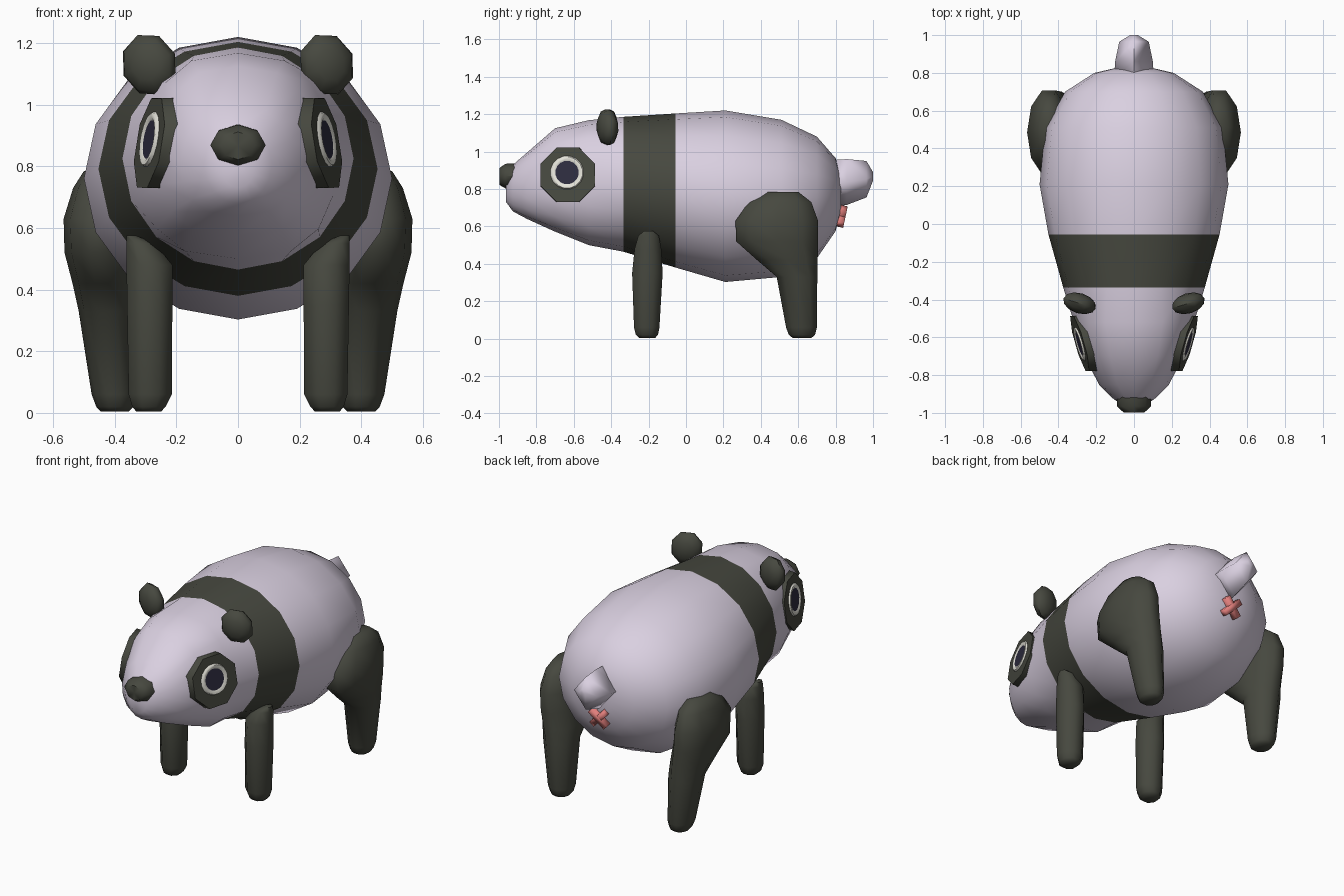
import bpy, bmesh, math
from mathutils import Vector, Matrix

if "Cube" in bpy.data.objects:
    bpy.data.objects.remove(bpy.data.objects["Cube"])


def material(name, rgb):
    m = bpy.data.materials.new(name)
    m.diffuse_color = (*rgb, 1)
    m.use_nodes = True
    m.node_tree.nodes["Principled BSDF"].inputs["Base Color"].default_value = m.diffuse_color
    return m


LILAC = material("pale lilac", (0.70, 0.63, 0.75))
DARK = material("charcoal", (0.062, 0.065, 0.050))
WHITE = material("eye white", (0.78, 0.77, 0.70))
PUPIL = material("pupil navy", (0.027, 0.025, 0.050))
PINK = material("pink", (0.75, 0.21, 0.20))


def finish(name, bm, mats, angle=40):
    bmesh.ops.recalc_face_normals(bm, faces=bm.faces)
    me = bpy.data.meshes.new(name)
    bm.to_mesh(me)
    bm.free()
    ob = bpy.data.objects.new(name, me)
    bpy.context.collection.objects.link(ob)
    for m in mats:
        me.materials.append(m)
    bpy.ops.object.select_all(action='DESELECT')
    ob.select_set(True)
    bpy.context.view_layer.objects.active = ob
    bpy.ops.object.shade_smooth_by_angle(angle=math.radians(angle))
    return ob


def loft(rings, n, axis, phase=0.0, shape=lambda p: (1, 0)):
    """Rings (position, low1, high1, low2, high2) stacked along y or z, closed with fans.
    shape(position) gives the boxiness exponent and the low-slung amount of the width."""
    bm = bmesh.new()
    loops, mids = [], []
    angs = [2 * math.pi * (i + phase) / n for i in range(n)]
    ms, mc = max(math.sin(t) for t in angs), max(math.cos(t) for t in angs)

    def point(p, a, b):
        return Vector((a, p, b)) if axis == 'y' else Vector((a, b, p))
    for p, a0, a1, b0, b1 in rings:
        ca, cb, ra, rb = (a0 + a1) / 2, (b0 + b1) / 2, (a1 - a0) / 2 / ms, (b1 - b0) / 2 / mc
        e, k = shape(p)
        loop = []
        for t in angs:
            s = math.copysign(abs(math.sin(t)) ** e, math.sin(t)) * (1 - k * math.cos(t))
            loop.append(bm.verts.new(point(p, ca + ra * s, cb + rb * math.cos(t))))
        loops.append(loop)
        mids.append(point(p, ca, cb))
    for A, B in zip(loops, loops[1:]):
        for i in range(n):
            bm.faces.new((A[i], A[(i + 1) % n], B[(i + 1) % n], B[i]))
    for L, mid in ((loops[0], mids[0]), (loops[-1], mids[-1])):
        c = bm.verts.new(mid)
        for i in range(n):
            bm.faces.new((L[i], L[(i + 1) % n], c))
    return bm


def flip(rings, s):
    return [(p, min(s * a, s * b), max(s * a, s * b), c, d) for p, a, b, c, d in rings]


# Body: y, half width, bottom, top
profile = [(-0.962, 0.055, 0.73, 0.87), (-0.925, 0.11, 0.68, 0.93), (-0.85, 0.185, 0.64, 0.995),
           (-0.70, 0.263, 0.572, 1.125), (-0.52, 0.318, 0.50, 1.168), (-0.335, 0.375, 0.465, 1.186),
           (-0.055, 0.453, 0.38, 1.204), (0.21, 0.50, 0.303, 1.22), (0.51, 0.47, 0.33, 1.17),
           (0.70, 0.365, 0.43, 1.08), (0.80, 0.21, 0.575, 0.965), (0.83, 0.08, 0.69, 0.85)]
bm = loft([(y, -w, w, lo, hi) for y, w, lo, hi in profile], 16, 'y',
          shape=lambda y: (0.7, 0.07) if -0.9 < y < -0.5 else (1, 0))
for f in bm.faces:  # dark shoulder band
    f.material_index = int(-0.33 < f.calc_center_median().y < -0.06)
finish("body", bm, [LILAC, DARK], 60)

# Nose
nose = [(-0.90, -0.088, 0.088, 0.803, 0.937), (-0.965, -0.09, 0.09, 0.803, 0.935),
        (-0.998, -0.055, 0.055, 0.822, 0.912)]
finish("nose", loft(nose, 8, 'y'), [DARK], 50)

# Tail with a diamond section
tail = [(0.78, -0.105, 0.105, 0.705, 0.955), (0.86, -0.10, 0.10, 0.715, 0.96),
        (0.965, -0.078, 0.078, 0.755, 0.95), (1.0, -0.02, 0.02, 0.845, 0.89)]
finish("tail", loft(tail, 4, 'y'), [LILAC], 100)


def eye_disc(name, s, y0, z0, radii, n, mat, hole=False):
    """Flat disc on the tilted side plane of the head; radii are (radius, lift)."""
    bm = bmesh.new()

    def place(r, lift, i):
        t = 2 * math.pi * (i + 0.5) / n
        y, z = y0 + r * math.cos(t), z0 + r * math.sin(t)
        x = 0.288 + 0.28 * (y + 0.632) - 0.16 * (z - 0.876) + lift
        return bm.verts.new((s * x, y, z))
    loops = [[place(r, l, i) for i in range(n)] for r, l in radii]
    for A, B in zip(loops, loops[1:]):
        for i in range(n):
            bm.faces.new((A[i], A[(i + 1) % n], B[(i + 1) % n], B[i]))
    if not hole:
        bm.faces.new(loops[-1])
    ob = finish(name, bm, [mat], 50)
    # Make sure the visible side faces outward
    if sum(p.normal.x * p.area for p in ob.data.polygons) * s < 0:
        ob.data.flip_normals()


front_leg = [(0.004, 0.25, 0.33, -0.25, -0.165), (0.02, 0.235, 0.343, -0.268, -0.15),
             (0.06, 0.215, 0.355, -0.278, -0.142), (0.35, 0.213, 0.36, -0.288, -0.125),
             (0.48, 0.213, 0.362, -0.275, -0.132), (0.55, 0.27, 0.362, -0.255, -0.145),
             (0.575, 0.33, 0.362, -0.225, -0.175)]
hind_leg = [(0.004, 0.355, 0.445, 0.57, 0.67), (0.02, 0.34, 0.46, 0.55, 0.69),
            (0.06, 0.33, 0.475, 0.535, 0.70),
            (0.33, 0.325, 0.517, 0.485, 0.702), (0.42, 0.325, 0.537, 0.38, 0.704),
            (0.52, 0.33, 0.563, 0.268, 0.706), (0.63, 0.34, 0.566, 0.265, 0.706),
            (0.73, 0.36, 0.535, 0.335, 0.67), (0.785, 0.39, 0.50, 0.43, 0.60)]

for s, side in ((-1, "left"), (1, "right")):
    # Legs
    finish("front_leg_" + side, loft(flip(front_leg, s), 8, 'z', 0.5), [DARK], 75)
    finish("hind_leg_" + side, loft(flip(hind_leg, s), 10, 'z', 0.5), [DARK], 75)
    # Ears, swept slightly back on the outside
    bm = bmesh.new()
    m = (Matrix.Translation((s * 0.288, -0.42, 1.13)) @ Matrix.Rotation(s * 0.3, 4, 'Z')
         @ Matrix.Rotation(math.radians(90), 4, 'X') @ Matrix.Rotation(math.pi / 8, 4, 'Z')
         @ Matrix.Diagonal((0.094, 0.104, 0.054, 1)))
    bmesh.ops.create_uvsphere(bm, u_segments=8, v_segments=6, radius=1, matrix=m)
    finish("ear_" + side, bm, [DARK], 50)
    # Eyes: patch with a rim sunk into the head, raised white ring, pupil
    eye_disc("eye_patch_" + side, s, -0.632, 0.876, [(0.158, -0.05), (0.157, 0.0)], 8, DARK)
    eye_disc("eye_white_" + side, s, -0.636, 0.888,
             [(0.091, -0.002), (0.084, 0.009), (0.070, 0.009), (0.060, 0.002)], 16, WHITE, True)
    eye_disc("pupil_" + side, s, -0.636, 0.888, [(0.068, -0.002), (0.066, 0.004)], 10, PUPIL)

# Crossed mark beneath the tail
bm = bmesh.new()
for a in (-45, 45):
    m = (Matrix.Translation((0, 0.828, 0.655)) @ Matrix.Rotation(math.radians(-12), 4, 'X')
         @ Matrix.Rotation(math.radians(a), 4, 'Y') @ Matrix.Diagonal((0.13, 0.05, 0.036, 1)))
    bmesh.ops.create_cube(bm, size=1, matrix=m)
finish("rear_cross", bm, [PINK], 100)
